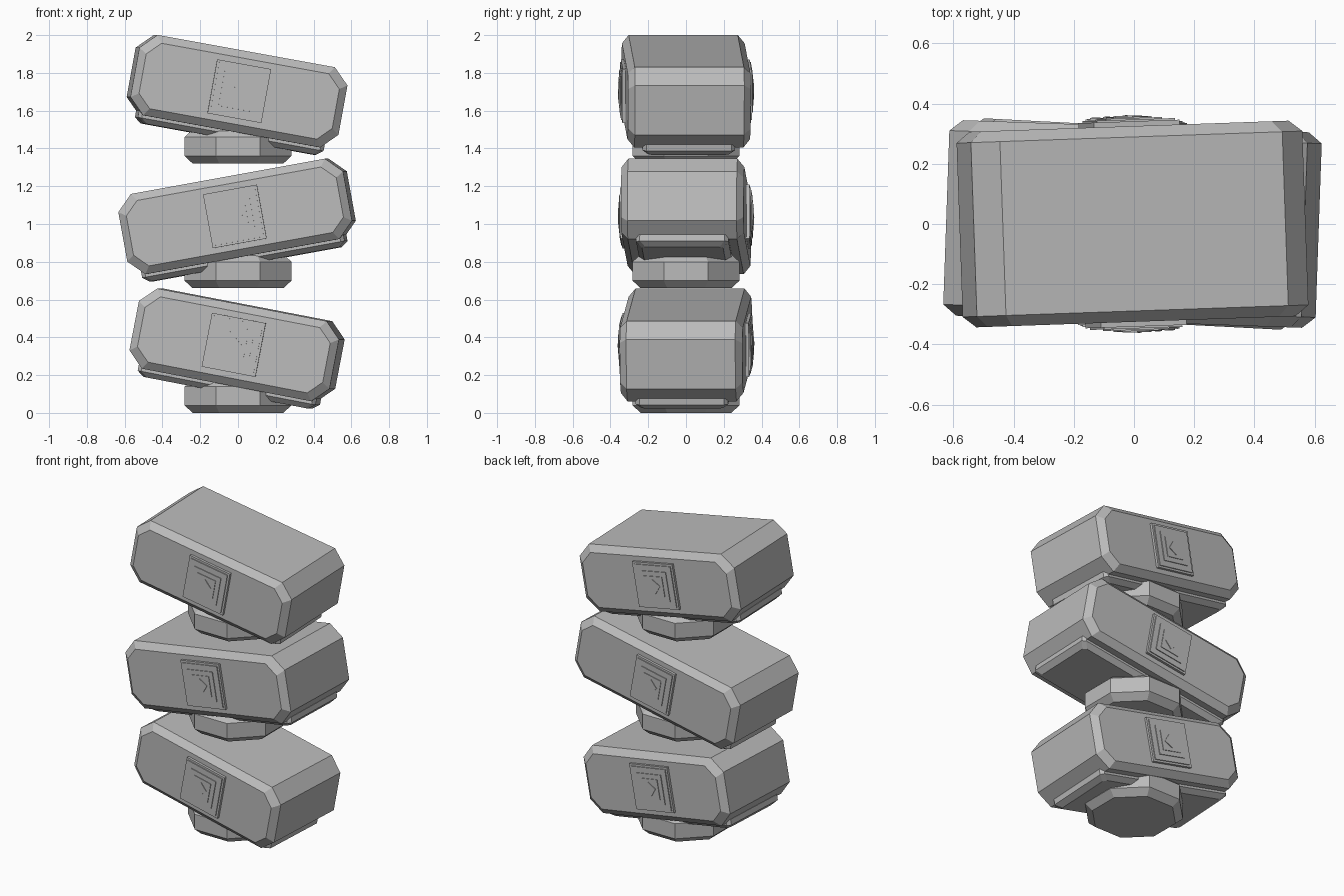
import bpy, bmesh
from math import radians, pi, sin, cos
from mathutils import Matrix, Vector

if "Cube" in bpy.data.objects:
    bpy.data.objects.remove(bpy.data.objects["Cube"], do_unlink=True)

stone = bpy.data.materials.new("grey stone")
stone.use_nodes = True
stone.diffuse_color = (0.5, 0.5, 0.5, 1)
stone.node_tree.nodes["Principled BSDF"].inputs["Base Color"].default_value = (0.5, 0.5, 0.5, 1)


def octagon(w, h, c):
    """Rectangle of half size w by h with chamfered corners."""
    return [(w - c, h), (w, h - c), (w, c - h), (w - c, -h),
            (c - w, -h), (-w, c - h), (-w, h - c), (c - w, h)]


def polygon(sides, apothem, turn):
    r = apothem / cos(pi / sides)
    return [(r * cos(turn + 2 * pi * i / sides), r * sin(turn + 2 * pi * i / sides))
            for i in range(sides)]


def loft(name, rings, matrix):
    """Skin a stack of (outline, height) rings along local z."""
    bm = bmesh.new()
    loops = [[bm.verts.new((x, y, z)) for x, y in outline] for outline, z in rings]
    n = len(loops[0])
    for a, b in zip(loops, loops[1:]):
        for i in range(n):
            bm.faces.new((a[i], a[(i + 1) % n], b[(i + 1) % n], b[i]))
    bm.faces.new(loops[0])
    bm.faces.new(loops[-1])
    bmesh.ops.recalc_face_normals(bm, faces=bm.faces)
    mesh = bpy.data.meshes.new(name)
    bm.to_mesh(mesh)
    bm.free()
    mesh.materials.append(stone)
    obj = bpy.data.objects.new(name, mesh)
    obj.matrix_world = matrix
    bpy.context.collection.objects.link(obj)
    return obj


HIGH, DEEP, EDGE = 0.216, 0.325, 0.036
UPRIGHT = Matrix.Rotation(radians(90), 4, "X")   # local z becomes the front


def segment(level, half_width, centre, neck_z, tilt, yaw):
    place = (Matrix.Translation((-0.005, 0, centre))
             @ Matrix.Rotation(radians(yaw), 4, "Z")
             @ Matrix.Rotation(radians(tilt), 4, "Y"))
    # Chamfered main block
    outer = octagon(half_width, HIGH, 0.083)
    inner = octagon(half_width - 0.04, HIGH - 0.04, 0.07)
    loft(level + "_block", [(inner, -DEEP), (outer, EDGE - DEEP),
                            (outer, DEEP - EDGE), (inner, DEEP)], place @ UPRIGHT)
    # Tapered plate under the block
    run = half_width - 0.06
    loft(level + "_under_plate", [(octagon(run - 0.035, 0.215, 0.02), -HIGH - 0.042),
                                  (octagon(run, 0.245, 0.02), -HIGH - 0.015),
                                  (octagon(run, 0.245, 0.02), -HIGH + 0.02)], place)
    # Stepped square medallion on the front and the back
    for side, turn in (("front", 0), ("back", pi)):
        face = place @ Matrix.Rotation(turn, 4, "Z") @ UPRIGHT
        steps = ((0.145, 0.016, pi / 4), (0.132, 0.022, pi / 4), (0.095, 0.027, pi / 4),
                 (0.065, 0.031, pi / 4), (0.032, 0.035, 0.1))
        for i, (size, rise, spin) in enumerate(steps):
            loft(f"{level}_{side}_medallion_{i + 1}",
                 [(polygon(4, size, spin), DEEP - 0.01), (polygon(4, size, spin), DEEP + rise)],
                 face)
    # Eight-sided neck below the block
    wide, narrow = polygon(8, 0.283, pi / 8), polygon(8, 0.24, pi / 8)
    loft(level + "_neck", [(narrow, 0), (wide, 0.04), (wide, 0.14), (narrow, 0.18)],
         Matrix.Translation((0, 0, neck_z)))


segment("lower", 0.54, 0.36, 0.0, 10.9, -3)
segment("middle", 0.605, 1.04, 0.66, -10.3, -2)
segment("upper", 0.56, 1.703, 1.32, 10.3, 2)
